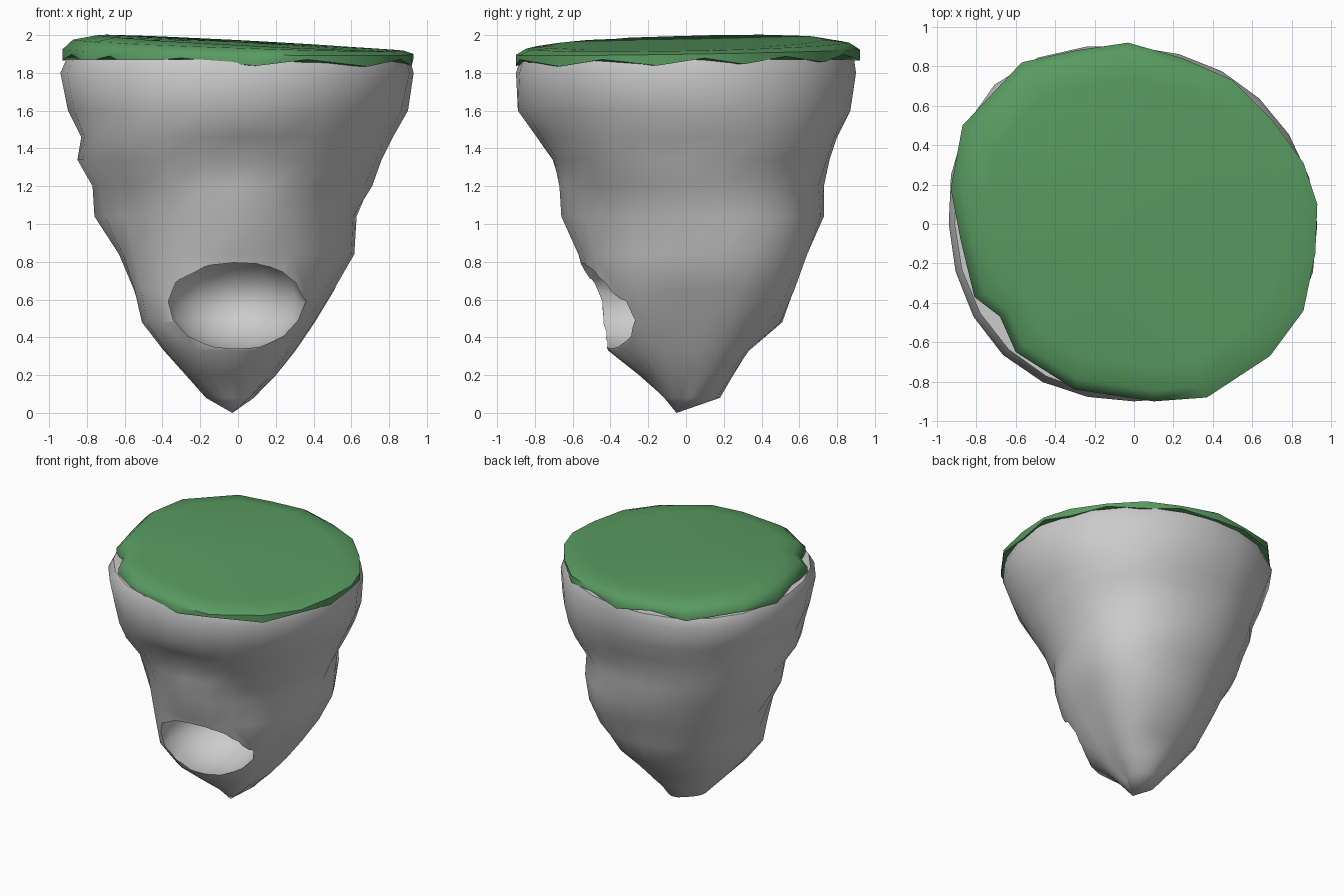
import bpy
import bmesh
from math import sin, cos, radians, tau

default = bpy.data.objects.get("Cube")
if default:
    bpy.data.objects.remove(default)


def make_material(name, color):
    mat = bpy.data.materials.new(name)
    mat.use_nodes = True
    mat.diffuse_color = color
    mat.node_tree.nodes["Principled BSDF"].inputs["Base Color"].default_value = color
    return mat


def loft(name, rings, mat, tip=None, crown=None):
    """Skin a stack of rings from bottom to top, closing each end with a fan or a flat cap."""
    bm = bmesh.new()
    loops = [[bm.verts.new(p) for p in ring] for ring in rings]
    n = len(loops[0])
    for low, high in zip(loops, loops[1:]):
        for i in range(n):
            j = (i + 1) % n
            bm.faces.new((low[i], low[j], high[j], high[i]))
    for loop, apex in ((loops[0], tip), (loops[-1], crown)):
        if apex is None:
            bm.faces.new(loop)
        else:
            point = bm.verts.new(apex)
            for i in range(n):
                bm.faces.new((loop[i], loop[(i + 1) % n], point))
    bmesh.ops.recalc_face_normals(bm, faces=bm.faces)
    mesh = bpy.data.meshes.new(name)
    bm.to_mesh(mesh)
    bm.free()
    mesh.materials.append(mat)
    obj = bpy.data.objects.new(name, mesh)
    bpy.context.collection.objects.link(obj)
    return obj


def smooth(obj, angle):
    bpy.ops.object.select_all(action="DESELECT")
    obj.select_set(True)
    bpy.context.view_layer.objects.active = obj
    bpy.ops.object.shade_smooth_by_angle(angle=radians(angle))


stone = make_material("grey stone", (0.6, 0.6, 0.6, 1))
green = make_material("grass green", (0.1, 0.33, 0.12, 1))

# Rock levels: height, then the reach every eighth of a turn from +x towards +y
LEVELS = [
    (0.08, 0.06, 0.12, 0.18, 0.16, 0.17, 0.14, 0.11, 0.08),
    (0.2, 0.19, 0.25, 0.25, 0.26, 0.27, 0.31, 0.22, 0.2),
    (0.33, 0.28, 0.38, 0.33, 0.37, 0.38, 0.46, 0.4, 0.32),
    (0.48, 0.38, 0.51, 0.51, 0.48, 0.5, 0.57, 0.45, 0.42),
    (0.65, 0.48, 0.63, 0.57, 0.57, 0.55, 0.6, 0.51, 0.52),
    (0.84, 0.6, 0.71, 0.64, 0.65, 0.63, 0.63, 0.57, 0.57),
    (1.04, 0.61, 0.74, 0.73, 0.74, 0.76, 0.66, 0.66, 0.59),
    (1.2, 0.71, 0.73, 0.73, 0.8, 0.77, 0.72, 0.67, 0.66),
    (1.34, 0.76, 0.81, 0.76, 0.84, 0.85, 0.82, 0.7, 0.75),
    (1.46, 0.82, 0.86, 0.8, 0.88, 0.83, 0.87, 0.79, 0.81),
    (1.6, 0.9, 0.89, 0.87, 0.93, 0.9, 0.9, 0.89, 0.88),
    (1.8, 0.93, 0.9, 0.9, 1.0, 0.94, 0.94, 0.9, 0.95),
    (1.87, 0.91, 0.87, 0.89, 0.97, 0.91, 0.9, 0.88, 0.93),
]
STEPS = 3


def rock_ring(z, *reach):
    """Closed outline that eases smoothly between the eight reaches."""
    n = len(reach)
    pts = []
    for i in range(n * STEPS):
        k, t = i // STEPS, i % STEPS / STEPS
        p, q, r, s = (reach[(k + d) % n] for d in (-1, 0, 1, 2))
        rad = q + t / 2 * (r - p + t * (2 * p - 5 * q + 4 * r - s + t * (3 * (q - r) + s - p)))
        a = tau * i / (n * STEPS)
        pts.append((rad * cos(a), rad * sin(a), z))
    return pts


rock = loft("rock", [rock_ring(*lv) for lv in LEVELS], stone, tip=(-0.03, -0.05, 0))

# Cave hollowed into the lower front
bpy.ops.mesh.primitive_uv_sphere_add(segments=12, ring_count=8, location=(-0.02, -0.32, 0.59))
cutter = bpy.context.object
cutter.name = "cave_cutter"
cutter.scale = (0.38, 0.41, 0.26)
cutter.hide_render = True
cutter.data.materials.append(stone)
cave = rock.modifiers.new("cave", "BOOLEAN")
cave.operation = "DIFFERENCE"
cave.solver = "EXACT"
cave.object = cutter
bpy.ops.object.select_all(action="DESELECT")
rock.select_set(True)
bpy.context.view_layer.objects.active = rock
bpy.ops.object.modifier_apply(modifier="cave")
bpy.data.objects.remove(cutter)
smooth(rock, 50)

# Grass cap: irregular outline, ragged skirt, gently tilted top
OUTLINE = [
    (0.93, 0.1), (0.86, 0.31), (0.7, 0.53), (0.5, 0.73), (0.25, 0.84),
    (-0.03, 0.92), (-0.3, 0.88), (-0.57, 0.82), (-0.87, 0.5), (-0.93, 0.18),
    (-0.88, -0.08), (-0.81, -0.37), (-0.68, -0.47), (-0.6, -0.65),
    (-0.3, -0.84), (0.1, -0.9), (0.37, -0.88), (0.69, -0.67), (0.86, -0.44),
    (0.92, -0.15),
]


def grass_ring(scale, z, tilt, ragged=0):
    return [(x * scale, y * scale, z - tilt * x + 0.015 * y + ragged * (-1) ** i)
            for i, (x, y) in enumerate(OUTLINE)]


grass = loft("grass_cap", [
    grass_ring(0.9, 1.86, 0.01),
    grass_ring(1, 1.87, 0.012, 0.018),
    grass_ring(1, 1.91, 0.012),
    grass_ring(0.94, 1.945, 0.03),
    grass_ring(0.8, 1.96, 0.04),
], green, crown=(0, 0, 1.964))
smooth(grass, 60)
